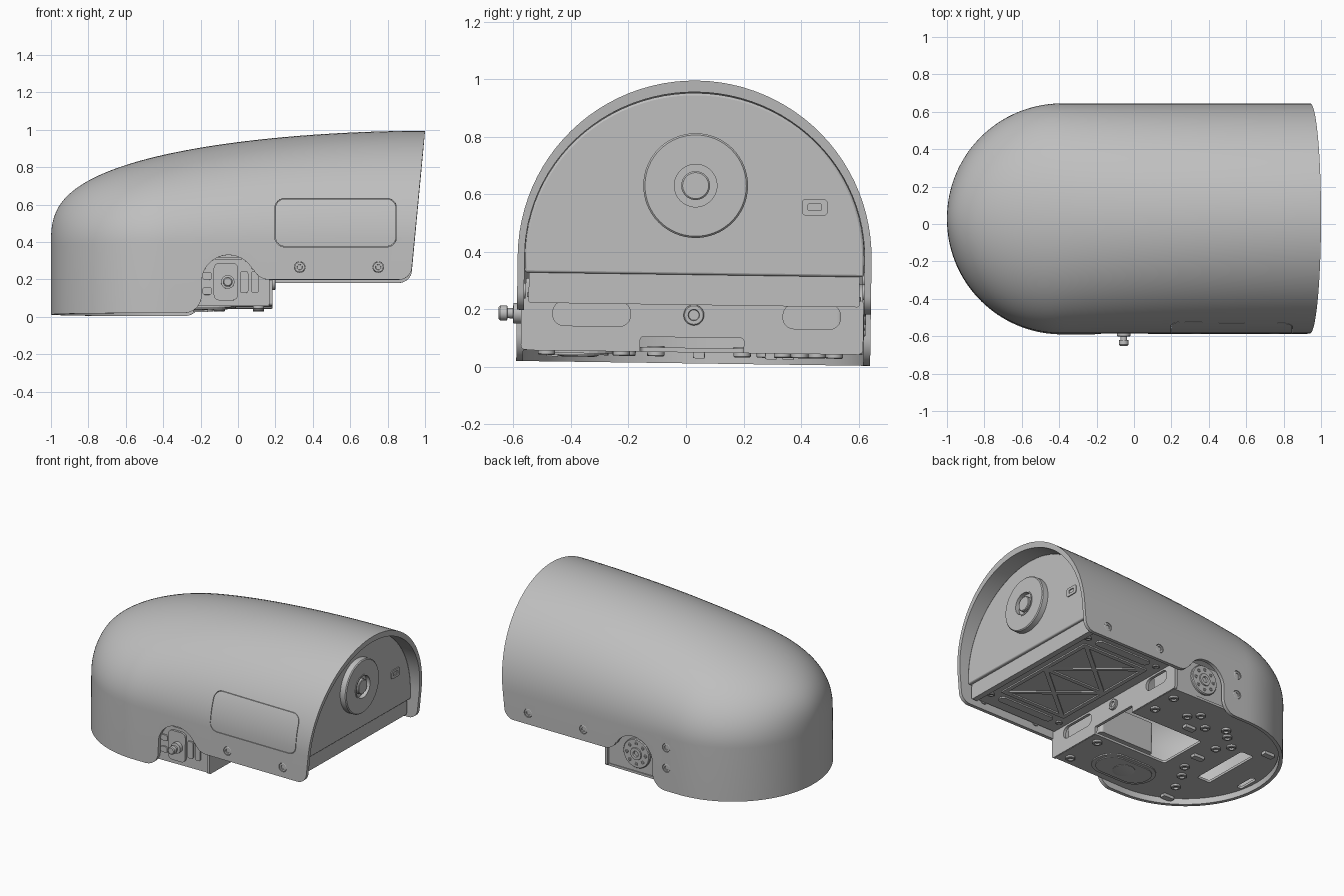
import bpy, bmesh
from math import sin, cos, radians, sqrt, pi
from mathutils import Matrix, Vector

cube = bpy.data.objects.get("Cube")
if cube:
    bpy.data.objects.remove(cube)

grey = bpy.data.materials.new("plain_grey")
grey.use_nodes = True
GREY = (0.52, 0.52, 0.52, 1)
grey.diffuse_color = GREY
for node in grey.node_tree.nodes:
    if node.type == 'BSDF_PRINCIPLED':
        node.inputs["Base Color"].default_value = GREY

MID = 0.03       # centre line in y
BASE = 0.38      # height where the dome starts
RAD = 0.615      # half width of the hood
NOSE = -0.385    # centre of the rounded nose
SIDE = 0.6       # side walls are thinner than the roof
parts = []


def finish(name, bm):
    bmesh.ops.recalc_face_normals(bm, faces=bm.faces)
    mesh = bpy.data.meshes.new(name)
    bm.to_mesh(mesh)
    bm.free()
    mesh.materials.append(grey)
    ob = bpy.data.objects.new(name, mesh)
    bpy.context.collection.objects.link(ob)
    parts.append(ob)
    return ob


def smooth(ob):
    ob.data.shade_smooth()
    ob.data.set_sharp_from_angle(angle=radians(30))


def combine(ob, tool, operation):
    """Apply a boolean and throw the tool away."""
    mod = ob.modifiers.new("cut", 'BOOLEAN')
    mod.operation, mod.solver, mod.object = operation, 'EXACT', tool
    bpy.context.view_layer.update()
    result = bpy.data.meshes.new_from_object(
        ob.evaluated_get(bpy.context.evaluated_depsgraph_get()))
    ob.modifiers.clear()
    ob.data = result
    parts.remove(tool)
    bpy.data.objects.remove(tool)


def prism(name, pts, axis, a, b):
    """Extrude a flat outline along x, y or z from a to b."""
    place = {'x': lambda p, d: (d, p[0], p[1]),
             'y': lambda p, d: (p[0], d, p[1]),
             'z': lambda p, d: (p[0], p[1], d)}[axis]
    bm = bmesh.new()
    low = [bm.verts.new(place(p, a)) for p in pts]
    high = [bm.verts.new(place(p, b)) for p in pts]
    bm.faces.new(low)
    bm.faces.new(high)
    for i in range(len(pts)):
        j = (i + 1) % len(pts)
        bm.faces.new((low[i], low[j], high[j], high[i]))
    return finish(name, bm)


def arc(cx, cy, r, start, end, n=12):
    angles = [radians(start + (end - start) * i / n) for i in range(n + 1)]
    return [(cx + r * cos(t), cy + r * sin(t)) for t in angles]


def rounded(x0, x1, y0, y1, r):
    return (arc(x1 - r, y1 - r, r, 0, 90, 6) + arc(x0 + r, y1 - r, r, 90, 180, 6)
            + arc(x0 + r, y0 + r, r, 180, 270, 6) + arc(x1 - r, y0 + r, r, 270, 360, 6))


def lathe(name, profile, loc, axis, steps=32):
    """Turn a (radius, height) profile about an axis."""
    quat = Vector(axis).to_track_quat('Z', 'Y')
    bm = bmesh.new()
    verts = [bm.verts.new((r, 0, h)) for r, h in profile]
    edges = [bm.edges.new(pair) for pair in zip(verts, verts[1:])]
    bmesh.ops.spin(bm, geom=verts + edges, cent=(0, 0, 0), axis=(0, 0, 1),
                   angle=2 * pi, steps=steps)
    bmesh.ops.remove_doubles(bm, verts=bm.verts, dist=1e-5)
    for v in bm.verts:
        v.co = quat @ v.co + Vector(loc)
    smooth(finish(name, bm))


def bolt(name, loc, axis, r=0.03, h=0.015):
    lathe(name, [(0, h * .3), (r * .5, h * .3), (r * .55, h), (r * .9, h),
                 (r, h * .8), (r, -.02), (0, -.02)], loc, axis, 20)


def section(t, x, n=48):
    """Arch cross-section of the hood at x, shrunk by t."""
    r = RAD - SIDE * t
    w = r if x > NOSE else sqrt(r * r - (x - NOSE) ** 2)
    u = min(max((1 - x) / (2 - SIDE * t), 0), 1)
    h = (RAD - t) * (1 - u ** 1.9) ** (1 / 3)
    return [(MID + w * cos(pi * i / n), BASE + h * sin(pi * i / n)) for i in range(n + 1)]


def hood_solid(name, t, n=64):
    bm = bmesh.new()
    start = -1 + SIDE * t + 0.0001
    rings = []
    for i in range(n + 1):
        x = start + (1.1 - start) * (i / n) ** 2
        pts = section(t, x)
        pts = [(pts[0][0], -.1)] + pts + [(pts[-1][0], -.1)]
        rings.append([bm.verts.new((x, y, z)) for y, z in pts])
    for a, b in zip(rings, rings[1:]):
        for i in range(len(a)):
            j = (i + 1) % len(a)
            bm.faces.new((a[i], a[j], b[j], b[i]))
    bm.faces.new(rings[0])
    bm.faces.new(rings[-1])
    return finish(name, bm)


# Hood: hollow dome trimmed by its side outline
outline = ([(-1.2, .012), (-.29, .012)] + arc(-.29, .108, .096, -90, 0)
           + arc(-.05, .178, .144, 180, 25, 20) + arc(.17, .2875, .0975, 205, 270)
           + arc(.86, .26, .07, -90, -5) + [(1.0, .995), (1.02, 1.2), (-1.2, 1.2)])
hood = hood_solid("hood", 0)
combine(hood, prism("trim", outline, 'y', -1, 1), 'INTERSECT')
combine(hood, hood_solid("hollow", .04), 'DIFFERENCE')

# Access door set in its own opening, leaving a thin seam
combine(hood, prism("hole", rounded(.197, .848, .365, .626, .053), 'y', -1, -.3), 'DIFFERENCE')
door = hood_solid("access_door", 0)
combine(door, prism("trim", rounded(.2, .845, .368, .623, .05), 'y', -1, -.3), 'INTERSECT')
combine(door, hood_solid("hollow", .039), 'DIFFERENCE')
smooth(door)

# Sunken bolts through the hood sides
for x, z, side in ((.33, .257, -1), (.75, .257, -1), (.33, .267, 1), (.75, .267, 1),
                   (-.3, .17, 1), (-.3, .31, 1)):
    span = sorted((MID + side * .4, MID + side))
    combine(hood, prism("hole", arc(x, z, .029, 0, 345, 23), 'y', *span), 'DIFFERENCE')
    bolt("side_bolt", (x, MID + side * (RAD - .01), z), (0, side, 0), .027, .008)
smooth(hood)

# End panel with its round knob, port and lower ledge
arch = section(.042, .86)
panel = prism("end_panel", arch + [(arch[-1][0], .32), (arch[0][0], .32)], 'x', .84, .88)
bevel = panel.modifiers.new("soft_edge", 'BEVEL')
bevel.width, bevel.segments, bevel.limit_method = .008, 2, 'ANGLE'
smooth(panel)
lathe("round_knob", [(0, .046), (.045, .046), (.05, .042), (.05, .02), (.074, .02),
                     (.074, .048), (.082, .048), (.082, .044), (.176, .044),
                     (.182, .038), (.182, -.01)], (.88, MID, .63), (1, 0, 0), 64)
port = prism("port_frame", rounded(.4, .49, .531, .589, .015), 'x', .87, .886)
combine(port, prism("hole", rounded(.422, .468, .549, .572, .004), 'x', .88, .9), 'DIFFERENCE')
prism("panel_ledge", rounded(-.545, .605, .215, .325, .008), 'x', .82, .86)

# Underside deck with raised truss ribs
prism("deck", rounded(.17, .84, -.55, .61, .01), 'z', .235, .25)


def rib(a, b, w=.014):
    a, b = Vector(a), Vector(b)
    side = Vector((a.y - b.y, b.x - a.x)).normalized() * w
    prism("deck_rib", [a - side, b - side, b + side, a + side], 'z', .226, .236)


for y0, y1 in ((-.36, MID), (MID, .42)):
    rib((.28, y0), (.74, y1))
    rib((.28, y1), (.74, y0))
for y in (-.36, MID, .42):
    rib((.26, y), (.76, y))
for x in (.27, .75):
    rib((x, -.37), (x, .43))
for y in (-.44, .5):
    prism("deck_pad", rounded(.3, .72, y - .03, y + .03, .028), 'z', .226, .236)
    for x in (.24, .79):
        bolt("deck_bolt", (x, y, .235), (0, 0, -1), .022, .01)

# Bracket: floor, front wall and two cheeks, with one window through floor and wall
floor_pts = arc(NOSE, MID, .588, 90, 270, 40) + [(.18, MID - .578), (.18, MID + .578)]
floor = prism("floor_plate", floor_pts, 'z', .05, .066)
for x0, x1, y0, y1 in ((-.38, .23, -.155, .205), (-.75, -.65, -.16, .27), (-.95, -.91, -.09, .06)):
    combine(floor, prism("hole", rounded(x0, x1, y0, y1, .015), 'z', 0, .1), 'DIFFERENCE')
wall = prism("front_wall", rounded(-.57, .62, .052, .24, .015), 'x', .165, .185)
for y0, y1, z0, z1 in ((-.46, -.19, .137, .222), (.34, .54, .137, .222), (-.155, .205, .0, .102)):
    combine(wall, prism("hole", rounded(y0, y1, z0, z1, (z1 - z0) * .45 if z0 else .01),
                        'x', .1, .3), 'DIFFERENCE')
bolt("wall_bolt", (.185, MID, .18), (1, 0, 0), .036)
for name, y in (("right_cheek", -.545), ("left_cheek", .595)):
    prism(name, rounded(-.32, .18, .054, .3, .015), 'y', y - .01, y + .01)

# Motors and their pivots
prism("right_motor", rounded(-.3, .12, -.5, -.17, .02), 'z', .1, .31)
prism("left_motor", rounded(-.25, .1, .3, .55, .02), 'z', .1, .31)
bolt("inner_gear", (-.055, .3, .2), (0, -1, 0), .08, .04)
prism("motor_face", rounded(-.13, .0, .08, .28, .03), 'y', -.57, -.55)
for x0, x1, z0, z1 in ((.01, .055, .12, .235), (.07, .11, .12, .235),
                       (-.19, -.14, .11, .15), (-.19, -.14, .19, .23)):
    prism("cheek_rib", rounded(x0, x1, z0, z1, .012), 'y', -.565, -.55)
lathe("pivot_shaft", [(0, .1), (.02, .1), (.026, .094), (.026, .07), (.018, .068), (.018, .05),
                      (.036, .048), (.036, .015), (.055, .012), (.055, 0)],
      (-.055, -.549, .178), (0, -1, 0))
lathe("motor_horn", [(0, .012), (.018, .012), (.02, .025), (.04, .025), (.042, .018),
                     (.095, .018), (.1, .012), (.1, 0)], (-.055, .604, .195), (0, 1, 0), 40)
for px, pz in arc(-.055, .195, .07, 0, 315, 7):
    bolt("horn_bolt", (px, .62, pz), (0, 1, 0), .011, .007)

# Oval foot, bolts and clips on the floor
for name, grow, z in (("foot_base", 0, .042), ("foot_rim", -.025, .036)):
    prism(name, rounded(-.45 - grow, -.01 + grow, -.5 - grow, -.24 + grow, .125 + grow),
          'z', z, .055)
lathe("foot_cap", [(0, .006), (.055, .006), (.07, .003), (.07, 0)], (-.23, -.37, .036), (0, 0, -1))
for x, y in ((.11, -.48), (.11, -.22), (.11, .34), (.11, .52), (-.1, .4), (-.16, .46),
             (-.28, .36), (-.4, .42), (-.46, .36), (-.5, .2), (-.5, -.1), (-.56, -.2),
             (-.56, .28), (-.62, -.33)):
    bolt("floor_bolt", (x, y, .051), (0, 0, -1), .03, .016)
for x, y in ((-.2, .3), (-.48, .05), (-.66, -.46), (-.79, .36)):
    prism("floor_clip", rounded(x - .04, x + .04, y - .02, y + .02, .005), 'z', .03, .055)

# The whole unit leans slightly to its left
pivot = Vector((0, MID, BASE))
lean = Matrix.Translation(pivot) @ Matrix.Rotation(radians(-.8), 4, 'X') @ Matrix.Translation(-pivot)
for part in parts:
    part.data.transform(lean)
